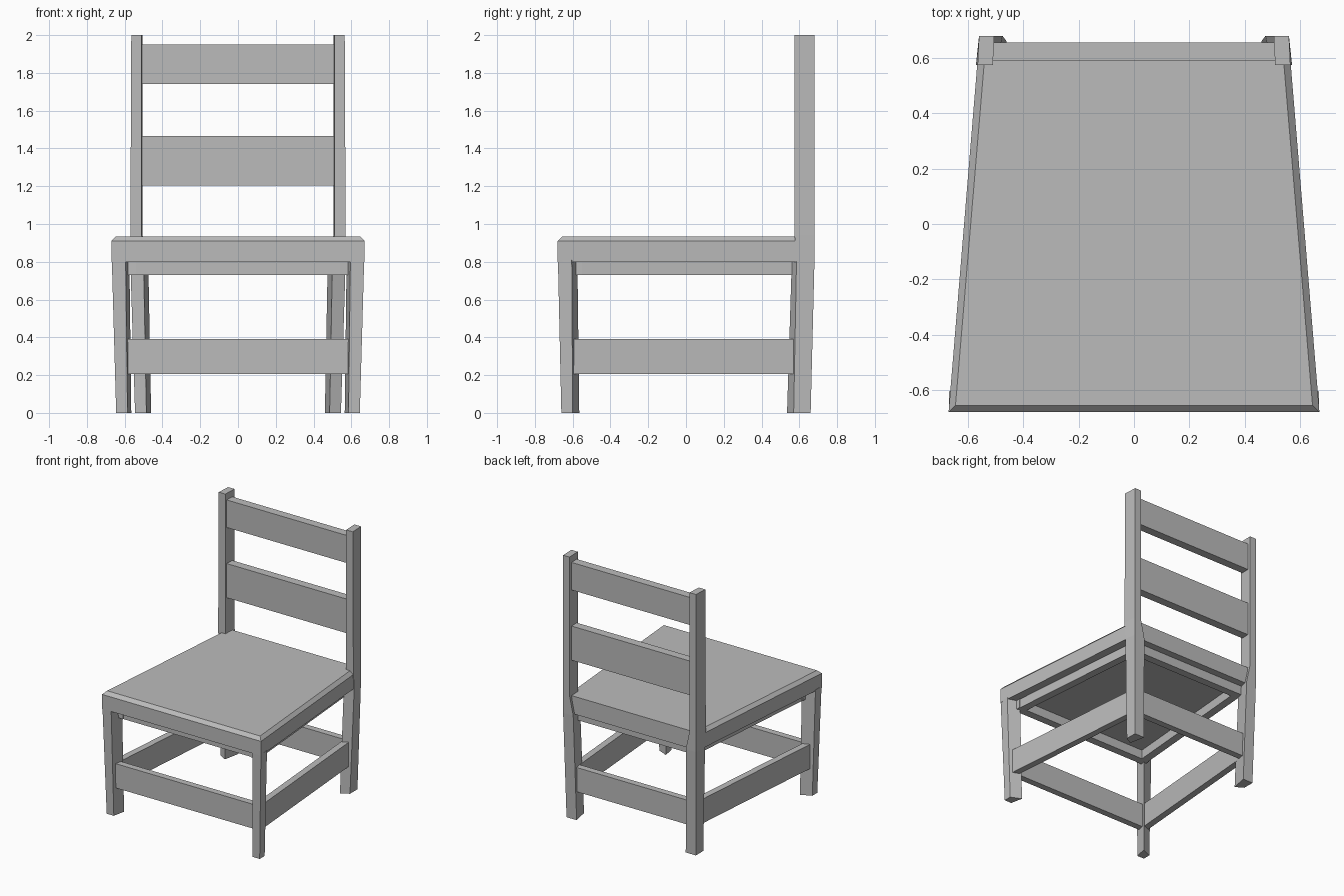
import bpy
import bmesh
from mathutils import Vector

cube = bpy.data.objects.get("Cube")
if cube:
    bpy.data.objects.remove(cube, do_unlink=True)

grey = bpy.data.materials.new("plain_grey")
grey.use_nodes = True
colour = (0.5, 0.5, 0.5, 1)
grey.diffuse_color = colour
grey.node_tree.nodes["Principled BSDF"].inputs["Base Color"].default_value = colour


def loft(name, layers, side=1):
    """Join plan outlines at rising heights into a closed, flat-faced solid."""
    bm = bmesh.new()
    rings = [[bm.verts.new((x * side, y, z)) for x, y in plan] for z, plan in layers]
    for low, high in zip(rings, rings[1:]):
        for i in range(len(low)):
            j = (i + 1) % len(low)
            bm.faces.new((low[i], low[j], high[j], high[i]))
    bm.faces.new(rings[0])
    bm.faces.new(rings[-1])
    bmesh.ops.recalc_face_normals(bm, faces=bm.faces)
    mesh = bpy.data.meshes.new(name)
    bm.to_mesh(mesh)
    bm.free()
    mesh.materials.append(grey)
    obj = bpy.data.objects.new(name, mesh)
    bpy.context.collection.objects.link(obj)
    return obj


def trapezoid(front_x, front_y, back_x, back_y):
    return [(-front_x, front_y), (front_x, front_y), (back_x, back_y), (-back_x, back_y)]


def board(name, start, end, thick, low, high, side=1):
    """Upright board whose outer face runs start to end, thickened to the left."""
    a, b = Vector(start), Vector(end)
    d = (b - a).normalized()
    inward = Vector((-d.y, d.x)) * thick
    plan = [tuple(p) for p in (a, b, b + inward, a + inward)]
    loft(name, [(low, plan), (high, plan)], side)


# Seat with chamfered front and side edges
edge = trapezoid(0.67, -0.68, 0.56, 0.655)
loft("seat", [(0.80, edge), (0.91, edge),
              (0.935, trapezoid(0.645, -0.655, 0.535, 0.655))])

# Kite-section legs; the rear pair continue up as square back posts
for label, side in (("left", 1), ("right", -1)):
    loft(label + "_front_leg", [
        (0, [(0.645, -0.66), (0.645, -0.60), (0.565, -0.565), (0.585, -0.66)]),
        (0.81, [(0.668, -0.678), (0.668, -0.605), (0.575, -0.575), (0.595, -0.678)]),
    ], side)
    loft(label + "_back_leg", [
        (0, [(0.545, 0.66), (0.545, 0.57), (0.485, 0.535), (0.46, 0.66)]),
        (0.80, [(0.56, 0.68), (0.57, 0.585), (0.50, 0.56), (0.475, 0.68)]),
        (0.94, [(0.56, 0.68), (0.57, 0.575), (0.51, 0.575), (0.505, 0.68)]),
        (2.0, [(0.56, 0.68), (0.565, 0.575), (0.51, 0.575), (0.505, 0.68)]),
    ], side)

    # Side rails below the seat and between the legs
    board(label + "_apron", (0.60, -0.61), (0.50, 0.60), 0.06, 0.73, 0.81, side)
    board(label + "_stretcher", (0.63, -0.60), (0.533, 0.59), 0.05, 0.205, 0.39, side)

# Front and back rails
board("front_apron", (-0.60, -0.61), (0.60, -0.61), 0.06, 0.73, 0.81)
board("back_apron", (0.50, 0.60), (-0.50, 0.60), 0.06, 0.73, 0.81)
board("front_stretcher", (-0.60, -0.64), (0.60, -0.64), 0.05, 0.205, 0.39)
board("back_stretcher", (0.51, 0.64), (-0.51, 0.64), 0.05, 0.205, 0.39)

# Backrest slats
for name, low, high in (("lower_slat", 1.205, 1.465), ("upper_slat", 1.74, 1.95)):
    board(name, (0.53, 0.655), (-0.53, 0.655), 0.065, low, high)
